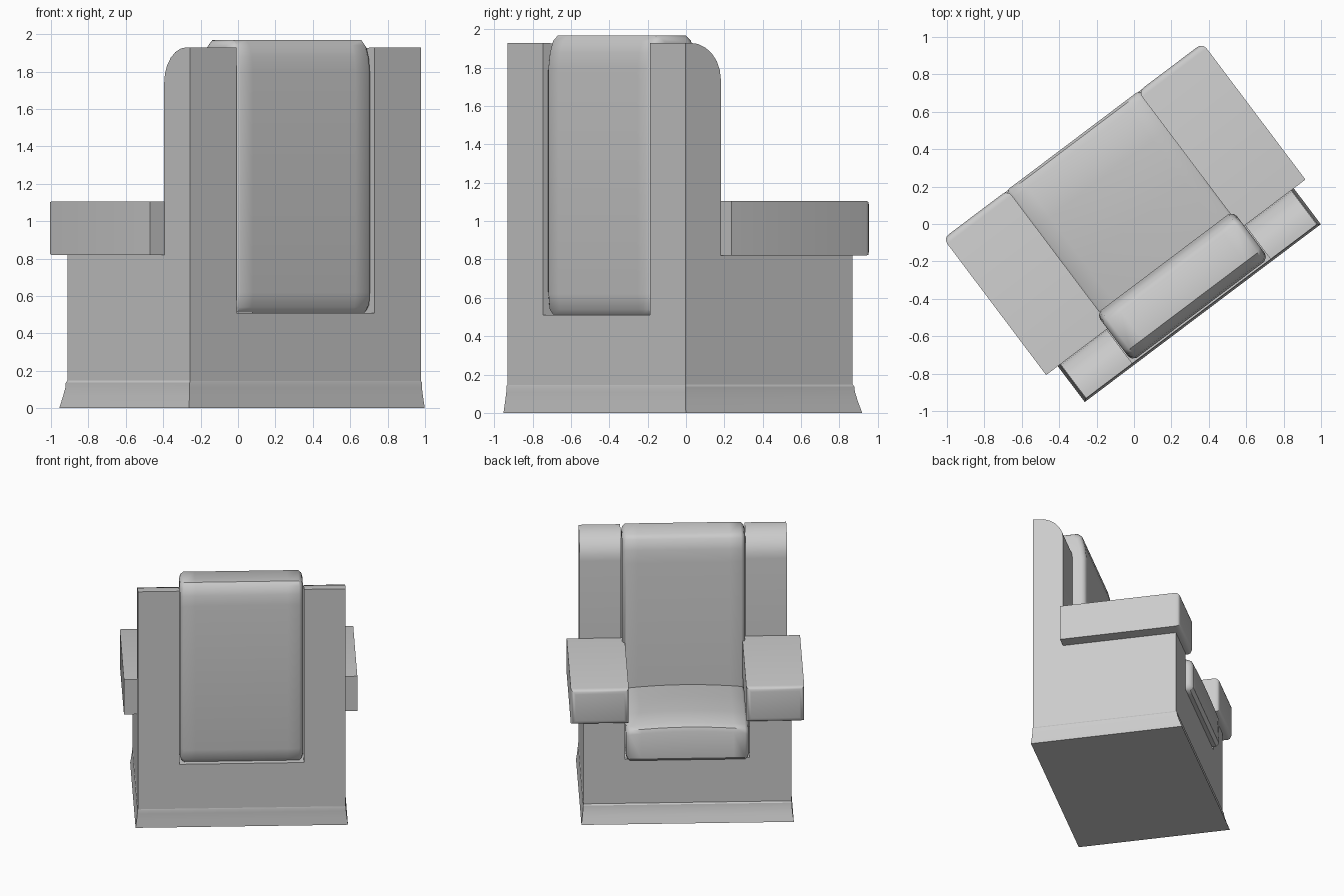
import bpy, bmesh, math

old = bpy.data.objects.get("Cube")
if old:
    bpy.data.objects.remove(old, do_unlink=True)

TURN = math.radians(37)      # the chair stands turned on the floor
SHIFT = 0.007

upholstery = bpy.data.materials.new("grey_upholstery")
upholstery.use_nodes = True
GREY = (0.6, 0.6, 0.6, 1)
upholstery.diffuse_color = GREY
upholstery.node_tree.nodes["Principled BSDF"].inputs["Base Color"].default_value = GREY


def finish(name, bm, angle=35):
    """Turn a bmesh into a shaded, coloured and placed object."""
    bmesh.ops.recalc_face_normals(bm, faces=bm.faces)
    mesh = bpy.data.meshes.new(name)
    bm.to_mesh(mesh)
    bm.free()
    mesh.materials.append(upholstery)
    obj = bpy.data.objects.new(name, mesh)
    bpy.context.collection.objects.link(obj)
    obj.rotation_euler.z = TURN
    obj.location = (SHIFT * math.cos(TURN), SHIFT * math.sin(TURN), 0)
    bpy.ops.object.select_all(action='DESELECT')
    obj.select_set(True)
    bpy.context.view_layer.objects.active = obj
    bpy.ops.object.shade_smooth_by_angle(angle=math.radians(angle))
    return obj


def loft(name, rings, angle=35):
    """Skin a list of closed rings and cap both ends."""
    bm = bmesh.new()
    loops = [[bm.verts.new(p) for p in ring] for ring in rings]
    n = len(loops[0])
    for a, b in zip(loops, loops[1:]):
        for i in range(n):
            j = (i + 1) % n
            bm.faces.new((a[i], a[j], b[j], b[i]))
    bm.faces.new(loops[0])
    bm.faces.new(loops[-1])
    return finish(name, bm, angle)


def prism(name, profile, x0, x1):
    """Extrude a side profile of (y, z) points across the width."""
    return loft(name, [[(x, y, z) for y, z in profile] for x in (x0, x1)])


def rect(hx, y0, y1, z):
    return [(-hx, y0, z), (hx, y0, z), (hx, y1, z), (-hx, y1, z)]


def cushion(name, profile, half, crown=0.0, crown_above=9.0):
    """Loft a side profile across the width with rounded ends and a soft crown."""
    cy = sum(p[0] for p in profile) / len(profile)
    cz = sum(p[1] for p in profile) / len(profile)
    ends = [(half, 0.035), (half - 0.008, 0.014), (half - 0.03, 0)]
    inner = [(half * t, 0) for t in (0.75, 0.5, 0.25)]
    right = ends + inner
    stations = [(-x, i) for x, i in right] + [(0, 0)] + right[::-1]
    rings = []
    for x, inset in stations:
        ring = []
        for y, z in profile:
            lift = crown * (1 - (x / half) ** 2) if z > crown_above else 0
            ring.append((x, y - math.copysign(inset, y - cy),
                         z - math.copysign(inset, z - cz) + lift))
        rings.append(ring)
    return loft(name, rings, 40)


def arm(name, side):
    """Box arm whose front face has rounded edges."""
    x0, x1 = sorted((side * 0.437, side * 0.868))
    bm = bmesh.new()
    bmesh.ops.create_cube(bm, size=1)
    for v in bm.verts:
        v.co.x = x1 if v.co.x > 0 else x0
        v.co.y = 0.552 if v.co.y > 0 else -0.362
        v.co.z = 1.105 if v.co.z > 0 else 0.82
    front = [e for e in bm.edges if all(v.co.y > 0 for v in e.verts)]
    bmesh.ops.bevel(bm, geom=front, offset=0.035, segments=3, profile=0.5,
                    affect='EDGES')
    return finish(name, bm, 40)


# Flared plinth with a small lip under the body
loft("plinth", [rect(0.79, -0.602, 0.55, 0), rect(0.782, -0.597, 0.528, 0.06),
                rect(0.777, -0.593, 0.512, 0.11), rect(0.777, -0.593, 0.508, 0.138),
                rect(0.77, -0.588, 0.498, 0.152)], 25)

# Side panels: arm support in front, tall rounded wing behind
arc = [(-0.56 + 0.2 * math.cos(a), 1.74 + 0.19 * math.sin(a))
       for a in (math.radians(d) for d in range(0, 91, 15))]
side_profile = [(-0.59, 0.145), (0.5, 0.145), (0.5, 0.83), (-0.36, 0.83)]
side_profile += arc + [(-0.59, 1.93)]
for label, s in (("left", 1), ("right", -1)):
    prism(label + "_side_panel", side_profile, s * 0.463, s * 0.7725)
    arm(label + "_arm", s)

# Low centre block between the panels
prism("seat_base", [(-0.59, 0.145), (0.5, 0.145), (0.5, 0.51), (-0.59, 0.51)],
      -0.463, 0.463)

# Seat cushion, higher at the front
cushion("seat_cushion",
        [(-0.3, 0.512), (0.53, 0.512), (0.553, 0.535), (0.553, 0.73), (0.54, 0.76),
         (0.5, 0.778), (0.3, 0.785), (0.0, 0.765), (-0.3, 0.73)],
        0.458, 0.025, 0.72)

# Tall back cushion filling the gap between the wings
cushion("back_cushion",
        [(-0.55, 0.512), (-0.572, 0.54), (-0.58, 0.62), (-0.58, 1.8), (-0.57, 1.88),
         (-0.55, 1.94), (-0.52, 1.968), (-0.33, 1.968), (-0.295, 1.94),
         (-0.275, 1.86), (-0.262, 1.76), (-0.262, 0.512)],
        0.458)
